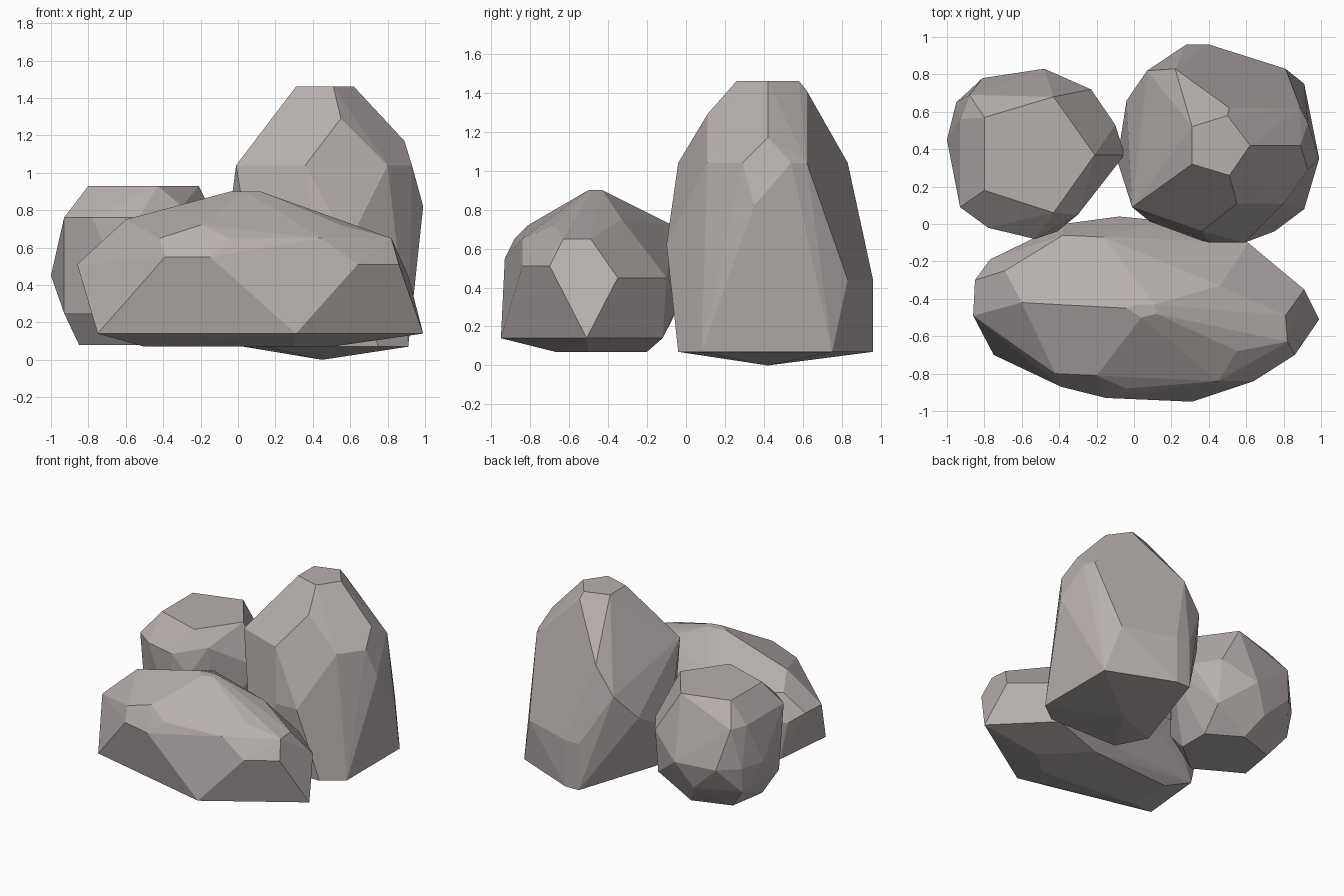
import bpy
import bmesh
import math

# Remove the default object only
default_cube = bpy.data.objects.get("Cube")
if default_cube is not None:
    bpy.data.objects.remove(default_cube, do_unlink=True)


def make_material(name, colour):
    material = bpy.data.materials.new(name)
    material.use_nodes = True
    material.diffuse_color = colour
    shader = material.node_tree.nodes["Principled BSDF"]
    shader.inputs["Base Color"].default_value = colour
    shader.inputs["Roughness"].default_value = 0.9
    return material


def make_rock(name, sections, material):
    """Wrap a faceted skin around corner points, given in hundredths per height."""
    skin = bmesh.new()
    for height, corners in sections.items():
        for x, y in corners:
            skin.verts.new((x / 100, y / 100, height / 100))
    result = bmesh.ops.convex_hull(skin, input=skin.verts[:])
    # Drop any point that lies inside the skin
    loose = {item for item in result["geom_interior"] + result["geom_unused"]
             if isinstance(item, bmesh.types.BMVert)}
    bmesh.ops.delete(skin, geom=list(loose), context="VERTS")
    # Merge nearly flat neighbours into broad chiselled facets
    bmesh.ops.dissolve_limit(skin, angle_limit=math.radians(4),
                             verts=skin.verts[:], edges=skin.edges[:])
    bmesh.ops.recalc_face_normals(skin, faces=skin.faces[:])
    mesh = bpy.data.meshes.new(name)
    skin.to_mesh(mesh)
    skin.free()
    mesh.materials.append(material)
    rock = bpy.data.objects.new(name, mesh)
    bpy.context.scene.collection.objects.link(rock)
    return rock


stone = make_material("warm_grey_stone", (0.47, 0.43, 0.42, 1.0))

# Upright boulder: pointed underside, wide waist, small slanted crown
make_rock("tall_rock", {
    0: [(45, 42)],
    7: [(91, 8), (91, 75), (75, -4), (28, 96), (40, 96), (3, 20), (15, -4)],
    44: [(81, 83), (40, 96), (28, 96), (-9, 34)],
    62: [(41, -10), (59, -10), (-4, 66)],
    82: [(99, 35), (7, 82)],
    104: [(80, 11), (93, 29), (93, 54), (89, 62), (22, 83), (-1, 9), (36, -4)],
    117: [(89, 42)],
    129: [(55, 11)],
    141: [(51, 62)],
    146: [(31, 52), (31, 32), (51, 26), (62, 42), (50, 58)],
}, stone)

# Long low boulder lying across the front
make_rock("front_rock", {
    7: [(-50, -60), (30, -67), (50, -50), (20, -20), (-50, -25)],
    14: [(-75, -70), (31, -95), (99, -51), (60, -12), (-70, -19)],
    45: [(91, -35), (61, -10), (13, 2), (-8, 4), (-38, 0), (-77, -19)],
    51: [(-86, -49), (-85, -30), (64, -84), (86, -70)],
    55: [(-39, -87), (-15, -93)],
    65: [(-42, -80), (-4, -88), (45, -84), (82, -63), (81, -49),
         (-69, -25), (-38, -6)],
    72: [(-20, -81), (-16, -7), (55, -68)],
    75: [(-60, -42), (46, -33)],
    90: [(-4, -45), (2, -43), (11, -43), (12, -48), (4, -50)],
}, stone)

# Rounded boulder at the back
make_rock("round_rock", {
    8: [(-85, 25), (-50, 5), (-25, 25), (-25, 50), (-50, 65), (-80, 55)],
    25: [(-93, 15), (-93, 62), (-55, -6), (-27, 9), (-23, 68), (-60, 76)],
    45: [(-100, 45), (-48, 83), (-81, 78), (-95, 65)],
    60: [(-5, 37), (-10, 53), (-23, 72), (-41, -4)],
    76: [(-93, 9), (-93, 56), (-88, 69), (-78, -2), (-53, -8)],
    82: [(-30, 5), (-38, 70)],
    93: [(-80, 57), (-43, 68), (-21, 37), (-43, 6), (-80, 18)],
}, stone)
